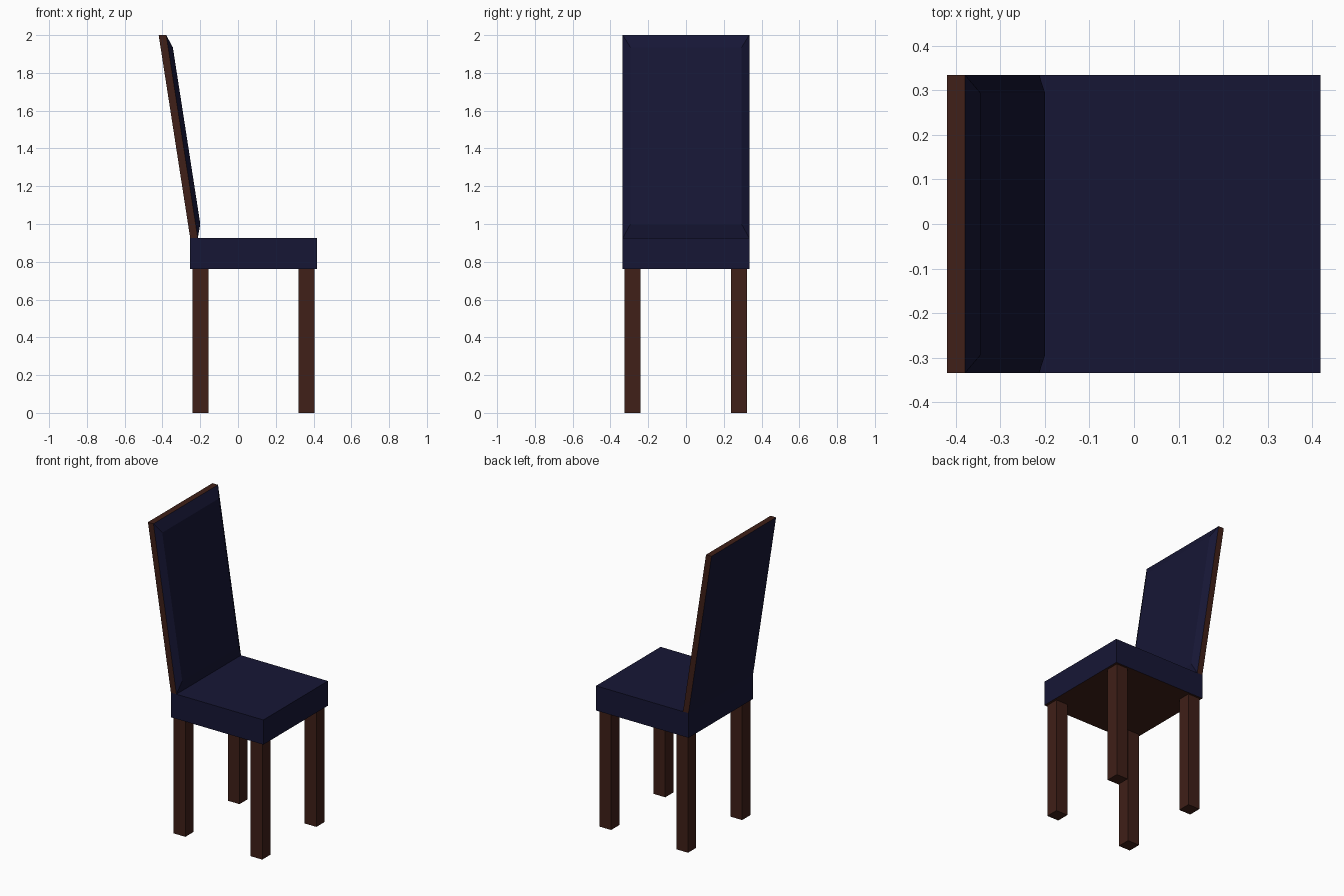
import bpy, bmesh
from mathutils import Vector

if "Cube" in bpy.data.objects:
    bpy.data.objects.remove(bpy.data.objects["Cube"])


def material(name, rgb):
    m = bpy.data.materials.new(name)
    m.diffuse_color = (*rgb, 1)
    m.use_nodes = True
    m.node_tree.nodes["Principled BSDF"].inputs["Base Color"].default_value = m.diffuse_color
    return m


WOOD = material("dark_wood", (0.05, 0.014, 0.009))
FABRIC = material("navy_fabric", (0.008, 0.008, 0.036))


def box(bm, x0, x1, y0, y1, z0, z1):
    for v in bmesh.ops.create_cube(bm, size=1)["verts"]:
        v.co = Vector((x1 if v.co.x > 0 else x0,
                       y1 if v.co.y > 0 else y0,
                       z1 if v.co.z > 0 else z0))


def finish(bm, name, *mats):
    bmesh.ops.recalc_face_normals(bm, faces=bm.faces[:])
    me = bpy.data.meshes.new(name)
    bm.to_mesh(me)
    bm.free()
    for m in mats:
        me.materials.append(m)
    ob = bpy.data.objects.new(name, me)
    bpy.context.collection.objects.link(ob)
    return ob


HALF, SEAT_LOW, SEAT_TOP = 0.335, 0.763, 0.925

# Padded seat with a wooden underside
bm = bmesh.new()
box(bm, -0.253, 0.419, -HALF, HALF, SEAT_LOW, SEAT_TOP)
bm.normal_update()
for f in bm.faces:
    f.material_index = 1 if f.normal.z < -0.5 else 0
finish(bm, "seat", FABRIC, WOOD)

# Four square legs
for label, x in (("back", -0.24), ("front", 0.319)):
    for side, y in (("right", -0.325), ("left", 0.237)):
        bm = bmesh.new()
        box(bm, x, x + 0.085, y, y + 0.085, 0, SEAT_LOW)
        finish(bm, f"{label}_{side}_leg", WOOD)

# Leaning backrest: wooden edges, fabric back and raised fabric front
LEAN = (-0.42 + 0.253) / (2.0 - SEAT_TOP)


def back_x(z):
    return -0.253 + LEAN * (z - SEAT_TOP)


bm = bmesh.new()
box(bm, 0, 0.04, -HALF, HALF, SEAT_TOP, 2.0)
for v in bm.verts:
    v.co.x += back_x(v.co.z)
bm.normal_update()
for f in bm.faces:
    f.material_index = 1 if abs(f.normal.x) > 0.5 else 0

# Bevelled cushion pushed out of the front panel
front = max(bm.faces, key=lambda f: f.normal.x)
bmesh.ops.inset_region(bm, faces=[front], thickness=0.04)
for v in front.verts:
    z = 1.935 if v.co.z > 1.5 else 1.0
    y = 0.294 if v.co.y > 0 else -0.294
    v.co = Vector((back_x(z) + 0.065, y, z))
finish(bm, "backrest", WOOD, FABRIC)
